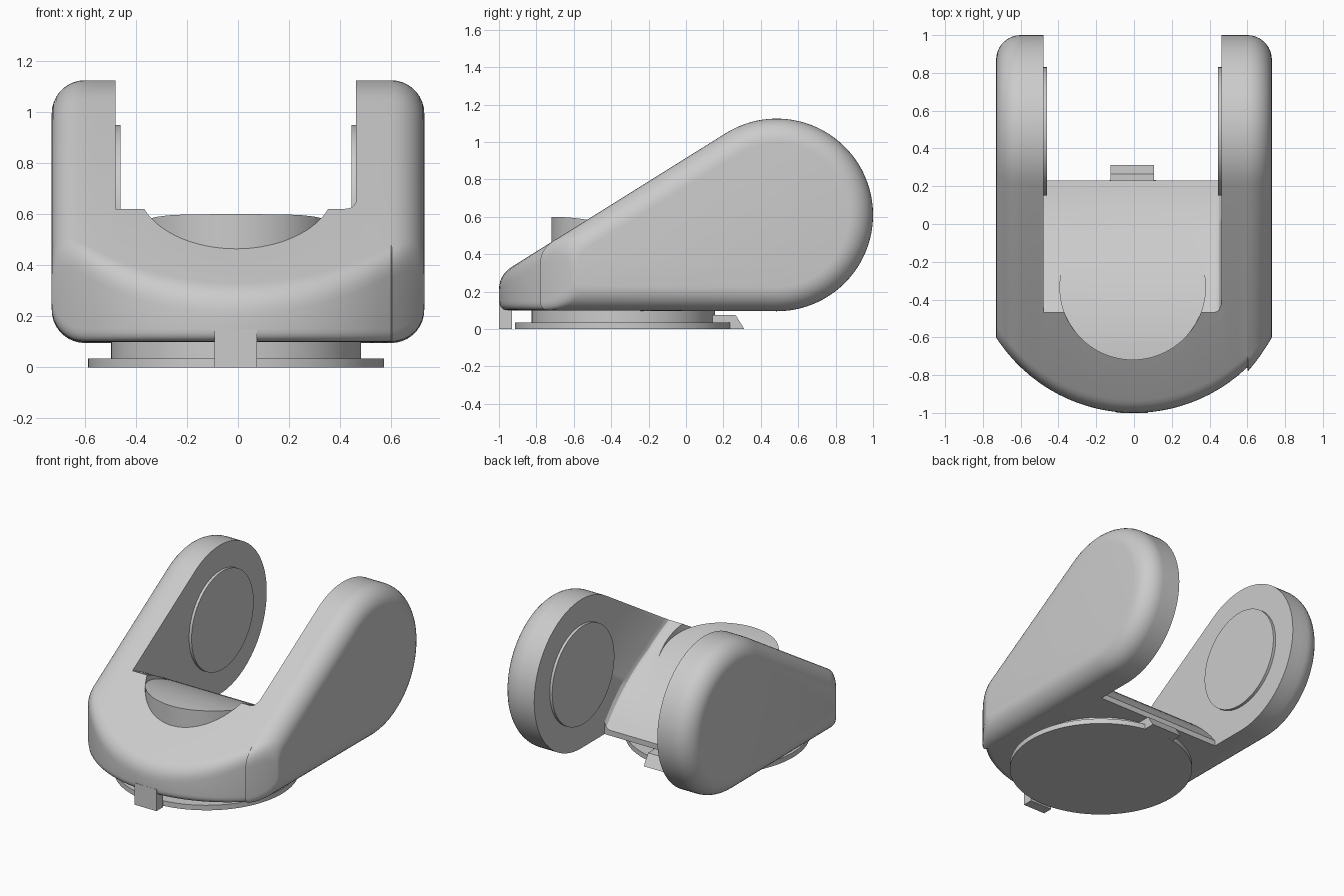
import bpy, bmesh
from math import sin, cos, radians, sqrt
from mathutils import Vector

if "Cube" in bpy.data.objects:
    bpy.data.objects.remove(bpy.data.objects["Cube"], do_unlink=True)

# One plain grey for the whole bracket
grey = bpy.data.materials.new("plain_grey")
grey.use_nodes = True
COLOUR = (0.6, 0.6, 0.6, 1)
grey.diffuse_color = COLOUR
grey.node_tree.nodes["Principled BSDF"].inputs["Base Color"].default_value = COLOUR

HALF = 0.73                       # half width
PIVOT = Vector((0.485, 0.61))     # arm pivot in (y, z)
ARM_R = 0.515
SLOPE = radians(122)              # direction square to the sloping top
SEAT = (-0.007, -0.335)           # axis of the seat and base in (x, y)


def loft(name, sections):
    """Solid through (x, [(y, z), ...]) sections of equal point count."""
    bm = bmesh.new()
    rings = [[bm.verts.new((x, y, z)) for y, z in pts] for x, pts in sections]
    for a, b in zip(rings, rings[1:]):
        for i in range(len(a)):
            j = (i + 1) % len(a)
            bm.faces.new((a[i], a[j], b[j], b[i]))
    bm.faces.new(rings[0])
    bm.faces.new(rings[-1])
    bmesh.ops.recalc_face_normals(bm, faces=bm.faces)
    mesh = bpy.data.meshes.new(name)
    bm.to_mesh(mesh)
    bm.free()
    mesh.materials.append(grey)
    ob = bpy.data.objects.new(name, mesh)
    bpy.context.collection.objects.link(ob)
    return ob


def cylinder(name, centre, radius, depth, axis_x=False):
    bpy.ops.mesh.primitive_cylinder_add(vertices=96, radius=radius, depth=depth, location=centre,
                                        rotation=(0, radians(90) if axis_x else 0, 0))
    ob = bpy.context.object
    ob.name = name
    ob.data.materials.append(grey)
    return ob


def cut(ob, tool, operation='DIFFERENCE'):
    mod = ob.modifiers.new("cut", 'BOOLEAN')
    mod.operation, mod.solver, mod.object = operation, 'EXACT', tool
    bpy.context.view_layer.objects.active = ob
    bpy.ops.object.modifier_apply(modifier=mod.name)
    bpy.data.objects.remove(tool, do_unlink=True)


def rounded(before, corner, after, size, steps=6):
    """Points of a soft corner."""
    p = corner + (before - corner).normalized() * size
    q = corner + (after - corner).normalized() * size
    return [p.lerp(corner, t).lerp(corner.lerp(q, t), t) for t in (i / steps for i in range(steps + 1))]


def body_section(x):
    # Outer edge rounding shrinks the teardrop towards the sides
    r = 0.13
    over = max(0, abs(x) - (HALF - r))
    inset = r - sqrt(max(0, r * r - over * over))
    front = -0.134 - sqrt(0.866 ** 2 - x * x)
    if x > 0.601:
        front -= 0.025 * (HALF - x) / 0.13
    radius = ARM_R - inset
    arc = [PIVOT + radius * Vector((cos(a), sin(a)))
           for a in (radians(-90) + (SLOPE + radians(90)) * i / 56 for i in range(57))]
    top_z = PIVOT.y + (radius - cos(SLOPE) * (front - PIVOT.x)) / sin(SLOPE)
    top, low = Vector((front, top_z)), Vector((front, 0.1 + inset))
    return arc + rounded(arc[-1], top, low, 0.08) + rounded(top, low, arc[0], 0.05)


# Body: teardrop side profile with a bowed front
side = [HALF - 0.13 + 0.13 * sin(radians(a)) for a in range(10, 91, 10)]
middle = [-0.6 + 0.05 * i for i in range(25)]
xs = [-x for x in reversed(side)] + middle + [0.603] + side
body = loft("body", [(x, body_section(x)) for x in xs])


# Slot between the arms, with a falling curved floor
def floor_z(y):
    return -0.6 + sqrt(1.44 - (y + 0.72) ** 2)


def slot_section(lift):
    ys = [-0.48 + 0.71 * i / 16 for i in range(17)]
    floor = [(y, floor_z(y) + lift + 0.05 * max(0, (-0.23 - y) / 0.25)) for y in ys]
    return floor + [(0.23, -0.2), (1.3, -0.2), (1.3, 1.4), (-0.48, 1.4)]


cut(body, loft("slot_cutter", [(-0.48, slot_section(0)), (0.42, slot_section(0)),
                               (0.437, slot_section(0.004)), (0.45, slot_section(0.014)),
                               (0.463, slot_section(0.045))]))

# Round seat, capped by the curved floor, set into a bore
cut(body, cylinder("bore_cutter", (*SEAT, 0.65), 0.385, 1.0))
seat = cylinder("seat", (*SEAT, 0.5), 0.385, 0.7)
cap = [(y, floor_z(y)) for y in (-0.72 + 0.05 * i for i in range(18))]
cap = [(-0.9, 0.6)] + cap + [(0.13, 0), (-0.9, 0)]
cut(seat, loft("cap_cutter", [(-0.6, cap), (0.6, cap)]), 'INTERSECT')

parts = [body, seat]

# Pivot pads on the inner faces of the arms
for name, x in (("right_pivot_pad", -0.48), ("left_pivot_pad", 0.463)):
    parts.append(cylinder(name, (x, 0.49, 0.61), 0.34, 0.038, axis_x=True))

# Base plate and neck
parts.append(cylinder("base_plate", (*SEAT, 0.0175), 0.58, 0.035))
parts.append(cylinder("neck", (*SEAT, 0.08), 0.49, 0.1))

# Front stop and rear wedge catch
stop = [(-1, 0), (-0.93, 0), (-0.93, 0.15), (-1, 0.15)]
loft("front_stop", [(-0.093, stop), (0.075, stop)])
catch = [(0.14, 0.01), (0.14, 0.075), (0.265, 0.075), (0.312, 0), (0.24, 0)]
loft("rear_catch", [(-0.125, catch), (0.105, catch)])

# Smooth shading with crisp edges
bpy.ops.object.select_all(action='DESELECT')
for ob in parts:
    ob.select_set(True)
bpy.context.view_layer.objects.active = body
bpy.ops.object.shade_smooth_by_angle(angle=radians(28))
